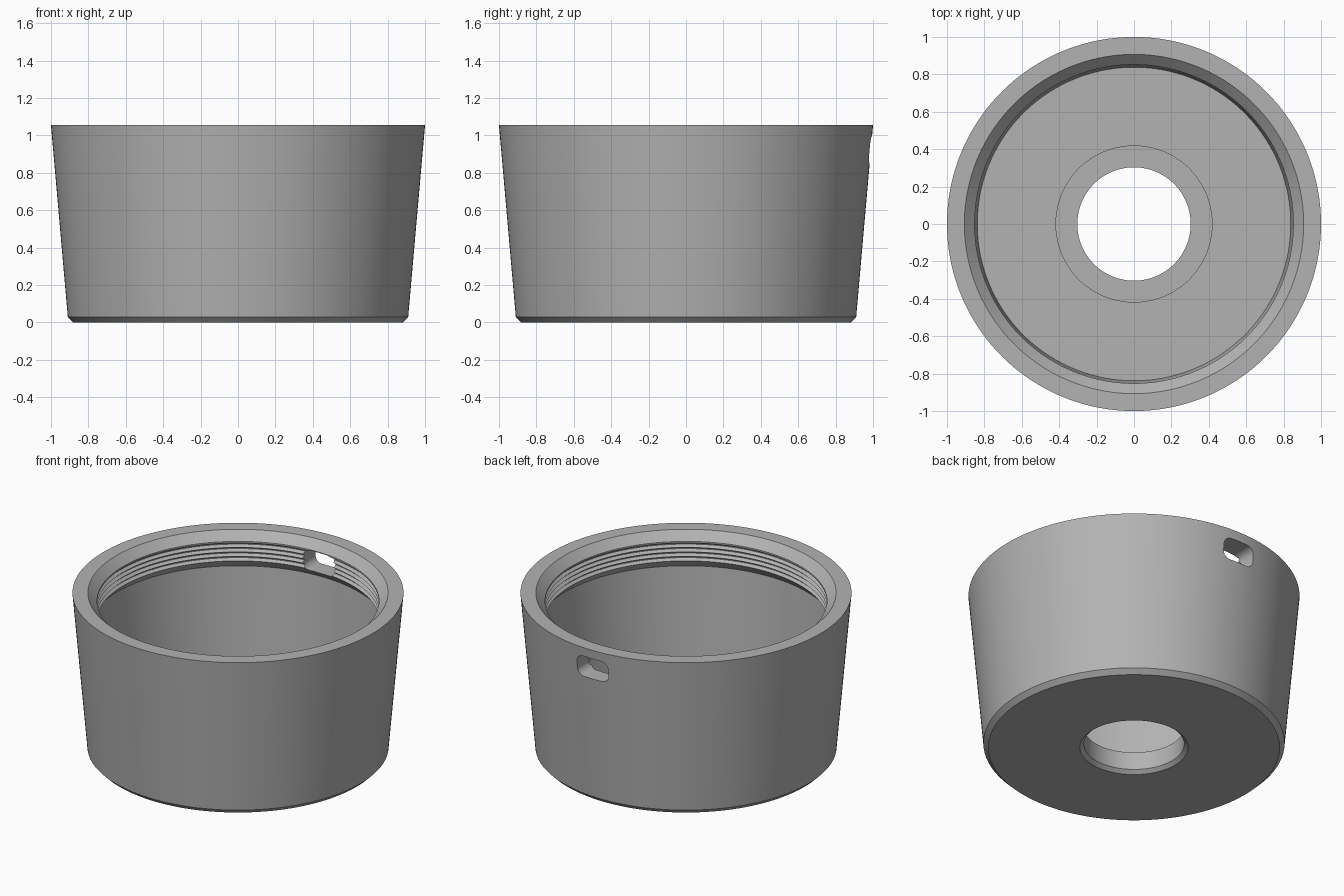
import bpy
import bmesh
import math

SEGMENTS = 180

if "Cube" in bpy.data.objects:
    bpy.data.objects.remove(bpy.data.objects["Cube"])


def make_material(name, rgb):
    mat = bpy.data.materials.new(name)
    mat.use_nodes = True
    mat.diffuse_color = (*rgb, 1)
    mat.node_tree.nodes["Principled BSDF"].inputs["Base Color"].default_value = (*rgb, 1)
    return mat


def make_object(name, bm, mat):
    bmesh.ops.recalc_face_normals(bm, faces=bm.faces)
    mesh = bpy.data.meshes.new(name)
    bm.to_mesh(mesh)
    bm.free()
    mesh.materials.append(mat)
    obj = bpy.data.objects.new(name, mesh)
    bpy.context.collection.objects.link(obj)
    return obj


def lathe(name, profile, mat):
    """Revolve a closed (radius, height) profile about the z axis."""
    bm = bmesh.new()
    rings = []
    for i in range(SEGMENTS):
        a = math.tau * i / SEGMENTS
        rings.append([bm.verts.new((r * math.cos(a), r * math.sin(a), z)) for r, z in profile])
    count = len(profile)
    for i in range(SEGMENTS):
        here, there = rings[i], rings[(i + 1) % SEGMENTS]
        for j in range(count):
            k = (j + 1) % count
            bm.faces.new((here[j], there[j], there[k], here[k]))
    return make_object(name, bm, mat)


def rounded_slot(name, width, height, radius, z, y0, y1, mat):
    """Rounded rectangular prism running along y."""
    bm = bmesh.new()
    verts = []
    corners = [(1, 1), (-1, 1), (-1, -1), (1, -1)]
    for c, (sx, sz) in enumerate(corners):
        for step in range(9):
            a = math.pi / 2 * (c + step / 8)
            verts.append(bm.verts.new((sx * (width / 2 - radius) + radius * math.cos(a), y0,
                                       z + sz * (height / 2 - radius) + radius * math.sin(a))))
    face = bm.faces.new(verts)
    moved = bmesh.ops.extrude_face_region(bm, geom=[face])["geom"]
    bmesh.ops.translate(bm, vec=(0, y1 - y0, 0),
                        verts=[g for g in moved if isinstance(g, bmesh.types.BMVert)])
    return make_object(name, bm, mat)


grey = make_material("neutral grey", (0.45, 0.45, 0.45))

# Outer wall with bottom chamfer, and flat rim with inner chamfer
outer = [(0.327, 0), (0.88, 0), (0.91, 0.03), (1.0, 1.055), (0.907, 1.055), (0.852, 1.0)]

# Fine threaded band below the rim
thread = []
turns, top, bottom = 4, 0.99, 0.87
pitch = (top - bottom) / turns
for t in range(turns):
    z = top - t * pitch
    thread += [(0.852, z), (0.87, z - pitch * 0.4), (0.87, z - pitch * 0.55)]

# Undercut, tapered inner wall, floor, raised boss and drain hole
inner = [(0.852, bottom), (0.9, 0.815), (0.838, 0.09), (0.42, 0.09),
         (0.42, 0.14), (0.303, 0.14), (0.303, 0.022)]

cup = lathe("tapered_cup", outer + thread + inner, grey)

# Rounded slot through the back wall
cutter = rounded_slot("slot_cutter", 0.23, 0.14, 0.05, 0.925, 0.7, 1.2, grey)
cutter.hide_render = True
cut = cup.modifiers.new("slot", "BOOLEAN")
cut.operation = "DIFFERENCE"
cut.solver = "EXACT"
cut.object = cutter

bpy.ops.object.select_all(action="DESELECT")
cup.select_set(True)
bpy.context.view_layer.objects.active = cup
bpy.ops.object.modifier_apply(modifier=cut.name)
bpy.data.objects.remove(cutter)
bpy.ops.object.shade_smooth_by_angle(angle=math.radians(25))
